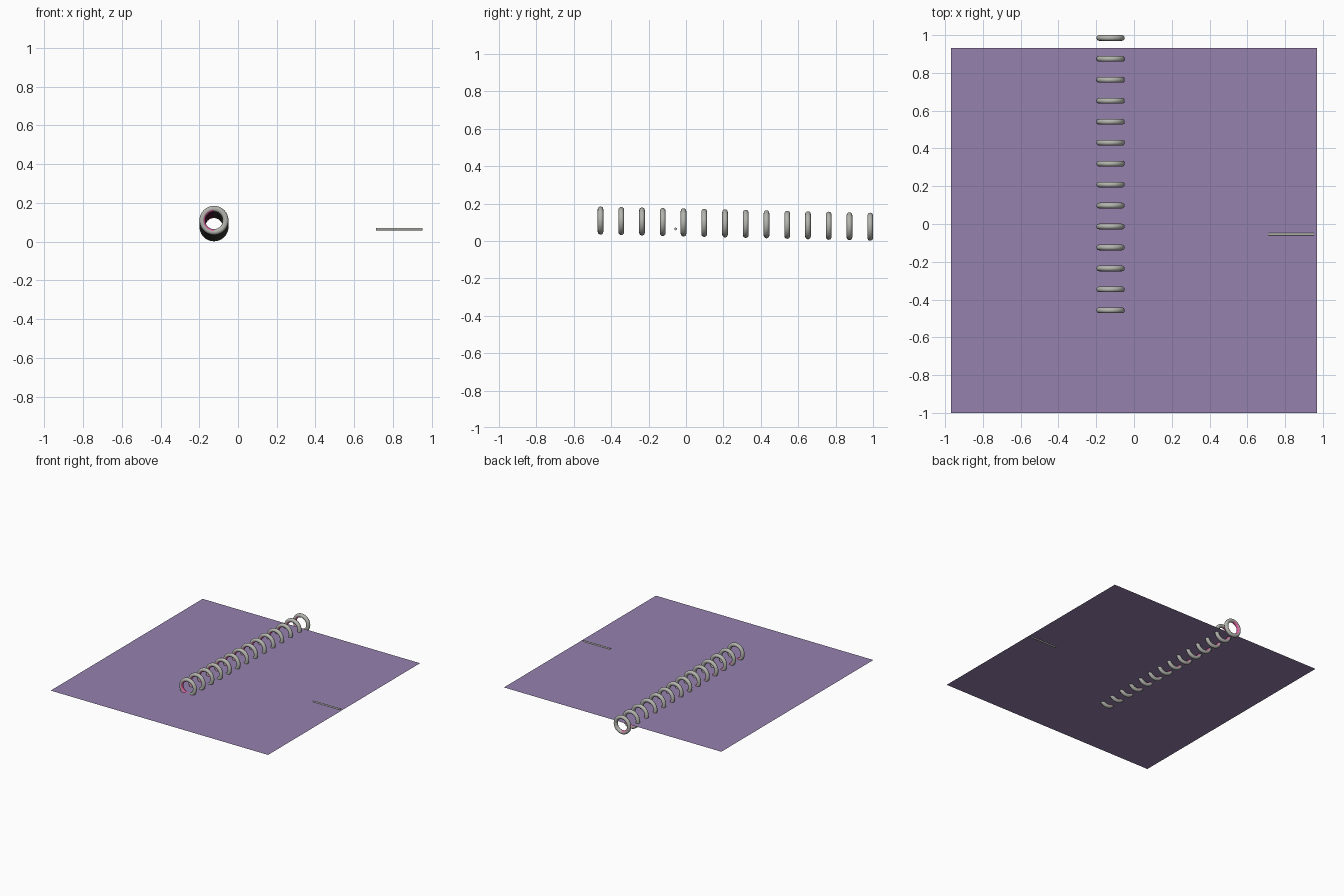
import bpy, bmesh, math
from mathutils import Vector

if "Cube" in bpy.data.objects:
    bpy.data.objects.remove(bpy.data.objects["Cube"])


def mat(name, rgb):
    m = bpy.data.materials.new(name)
    m.diffuse_color = (*rgb, 1)
    m.use_nodes = True
    m.node_tree.nodes["Principled BSDF"].inputs["Base Color"].default_value = m.diffuse_color
    return m


PURPLE = mat("purple paper", (0.30, 0.22, 0.42))
METAL = mat("grey metal", (0.46, 0.46, 0.43))
PINK = mat("pink lining", (0.70, 0.12, 0.35))


def add_object(name, bm, mats, smooth=False):
    me = bpy.data.meshes.new(name)
    for f in bm.faces:
        f.smooth = smooth
    bm.to_mesh(me)
    bm.free()
    for m in mats:
        me.materials.append(m)
    ob = bpy.data.objects.new(name, me)
    bpy.context.collection.objects.link(ob)
    return ob


# flat sheet, zero thickness
bm = bmesh.new()
bm.faces.new([bm.verts.new(p) for p in
              ((-0.968, -1, 0.064), (0.968, -1, 0.064),
               (0.968, 0.933, 0.064), (-0.968, 0.933, 0.064))])
add_object("sheet", bm, [PURPLE])

# thin rod lying in the sheet
bpy.ops.mesh.primitive_cylinder_add(vertices=16, radius=0.007, depth=0.24,
                                    location=(0.832, -0.055, 0.064),
                                    rotation=(0, math.pi / 2, 0))
rod = bpy.context.object
rod.name = "rod"
rod.data.materials.append(METAL)
bpy.ops.object.shade_smooth_by_angle()

# one binding ring around the y axis, lined pink on its inner left half
MAJOR, MINOR, SEG, SIDES = 0.060, 0.015, 40, 16
bm = bmesh.new()
grid = []
for i in range(SEG):
    a = 2 * math.pi * i / SEG
    row = []
    for j in range(SIDES):
        b = 2 * math.pi * j / SIDES
        r = MAJOR + MINOR * math.cos(b)
        row.append(bm.verts.new((r * math.cos(a), MINOR * math.sin(b), r * math.sin(a))))
    grid.append(row)
for i in range(SEG):
    for j in range(SIDES):
        k, l = (i + 1) % SEG, (j + 1) % SIDES
        bm.faces.new((grid[i][j], grid[i][l], grid[k][l], grid[k][j]))
bmesh.ops.recalc_face_normals(bm, faces=bm.faces)
for f in bm.faces:
    c = f.calc_center_median()
    inward = -f.normal.dot(Vector((c.x, 0, c.z)).normalized())
    if inward > 0.5 and c.x < 0:
        f.material_index = 1
ring = add_object("binding_ring_1", bm, [METAL, PINK], smooth=True)

# row of rings, sinking slightly towards the back
COUNT = 14
for n in range(COUNT):
    t = n / (COUNT - 1)
    ob = ring if n == 0 else ring.copy()
    if n:
        ob.name = f"binding_ring_{n + 1}"
        bpy.context.collection.objects.link(ob)
    ob.location = (-0.124, -0.457 + 1.442 * t, 0.109 - 0.033 * t)
